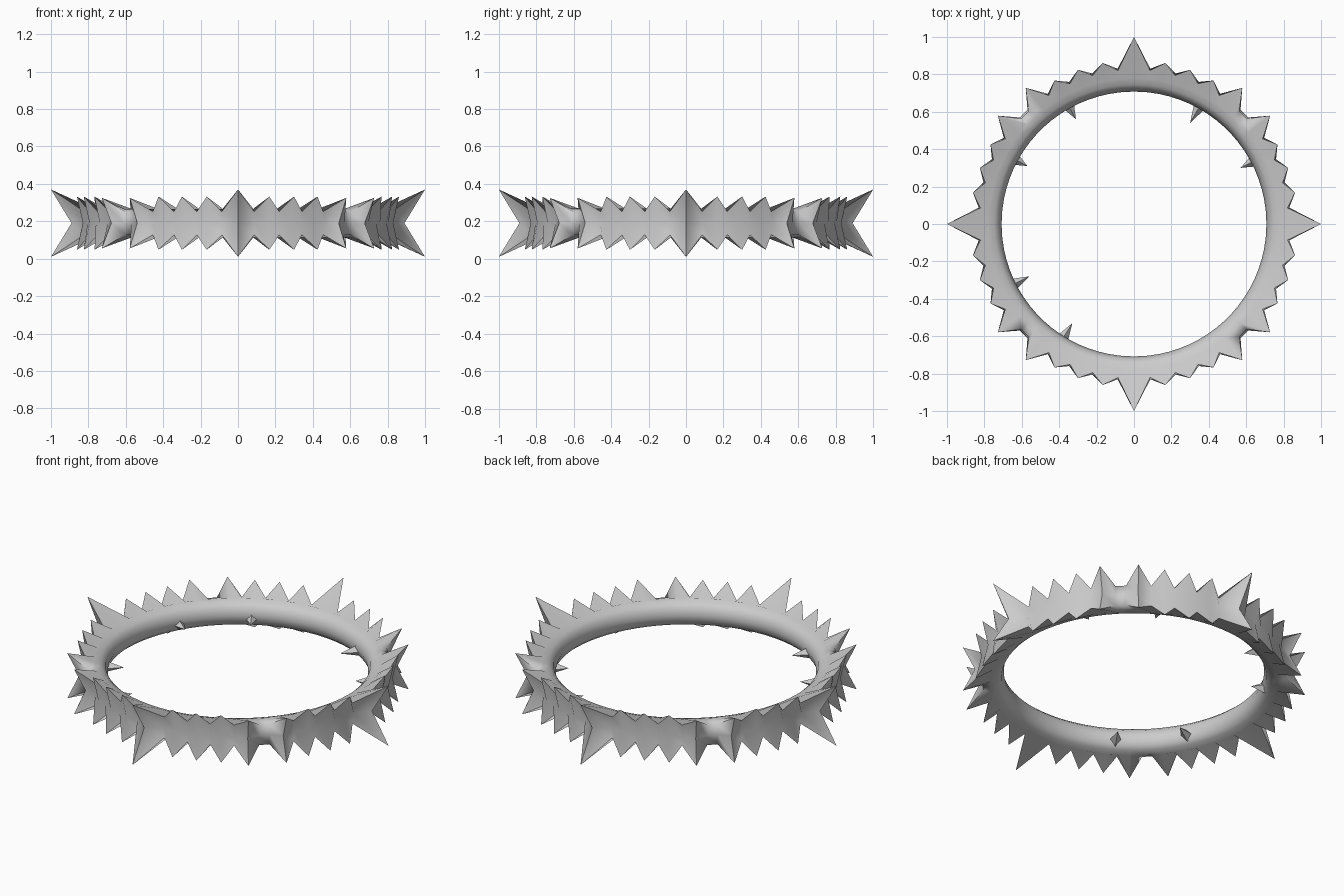
import bpy, bmesh
from math import radians, sin, cos, atan2
from mathutils import Vector, Matrix

cube = bpy.data.objects.get("Cube")
if cube:
    bpy.data.objects.remove(cube)

MID = 0.19  # height of the ring's centre line

grey = bpy.data.materials.new("light grey")
grey.use_nodes = True
colour = (0.6, 0.6, 0.6, 1)
grey.diffuse_color = colour
grey.node_tree.nodes["Principled BSDF"].inputs["Base Color"].default_value = colour


def finish(bm, name, angle):
    bmesh.ops.recalc_face_normals(bm, faces=bm.faces)
    mesh = bpy.data.meshes.new(name)
    bm.to_mesh(mesh)
    bm.free()
    mesh.materials.append(grey)
    obj = bpy.data.objects.new(name, mesh)
    bpy.context.collection.objects.link(obj)
    bpy.ops.object.select_all(action="DESELECT")
    obj.select_set(True)
    bpy.context.view_layer.objects.active = obj
    bpy.ops.object.shade_smooth_by_angle(angle=radians(angle))
    return obj


# Half a quadrant of stations: angle, spike radius, spike height, outer notch radius
VALLEY = (0.825, 0.062, 0.835)
SMALL = (0.877, 0.142, 0.845)
MEDIUM = (0.93, 0.135, 0.865)
LARGE = (1.0, 0.18, 0.89)
half = [(6, VALLEY), (11, SMALL), (15.5, VALLEY), (20, SMALL),
        (24.5, VALLEY), (29, SMALL), (33.5, VALLEY), (38.5, MEDIUM), (43, VALLEY)]
quadrant = [(0, LARGE)] + half + [(90 - a, s) for a, s in reversed(half)]


def section(spike):
    """Cross-section as (radius, height): rounded inside, paired spikes outside."""
    r, h, notch = spike
    upper = [(0.722, 0.045), (0.745, 0.066), (0.78, 0.077), (r, h)]
    lower = [(x, -z) for x, z in reversed(upper)]
    return [(0.708, 0)] + upper + [(notch, 0)] + lower


# Spiked ring, lofted around the circle
bm = bmesh.new()
loops = []
for q in range(4):
    for angle, spike in quadrant:
        a = radians(angle + 90 * q)
        loops.append([bm.verts.new((r * cos(a), r * sin(a), MID + z))
                      for r, z in section(spike)])
for i, loop in enumerate(loops):
    after = loops[(i + 1) % len(loops)]
    for j in range(len(loop)):
        k = (j + 1) % len(loop)
        bm.faces.new((loop[j], after[j], after[k], loop[k]))
finish(bm, "spiked_ring", 70)

# Thin thorns on the inside of the ring
bm = bmesh.new()
for x, y in [(0.3, 0.54), (-0.31, 0.56), (0.57, 0.3), (-0.57, 0.31),
             (-0.56, -0.28), (-0.33, -0.53)]:
    tip = Vector((x, y, MID - 0.02))
    a = atan2(y, x)
    base = Vector((0.73 * cos(a), 0.73 * sin(a), MID - 0.02))
    turn = (tip - base).to_track_quat("Z", "Y").to_matrix().to_4x4()
    bmesh.ops.create_cone(bm, segments=4, radius1=0.035, radius2=0, cap_ends=True,
                          depth=(tip - base).length,
                          matrix=Matrix.Translation((tip + base) / 2) @ turn)
finish(bm, "inner_thorns", 30)
